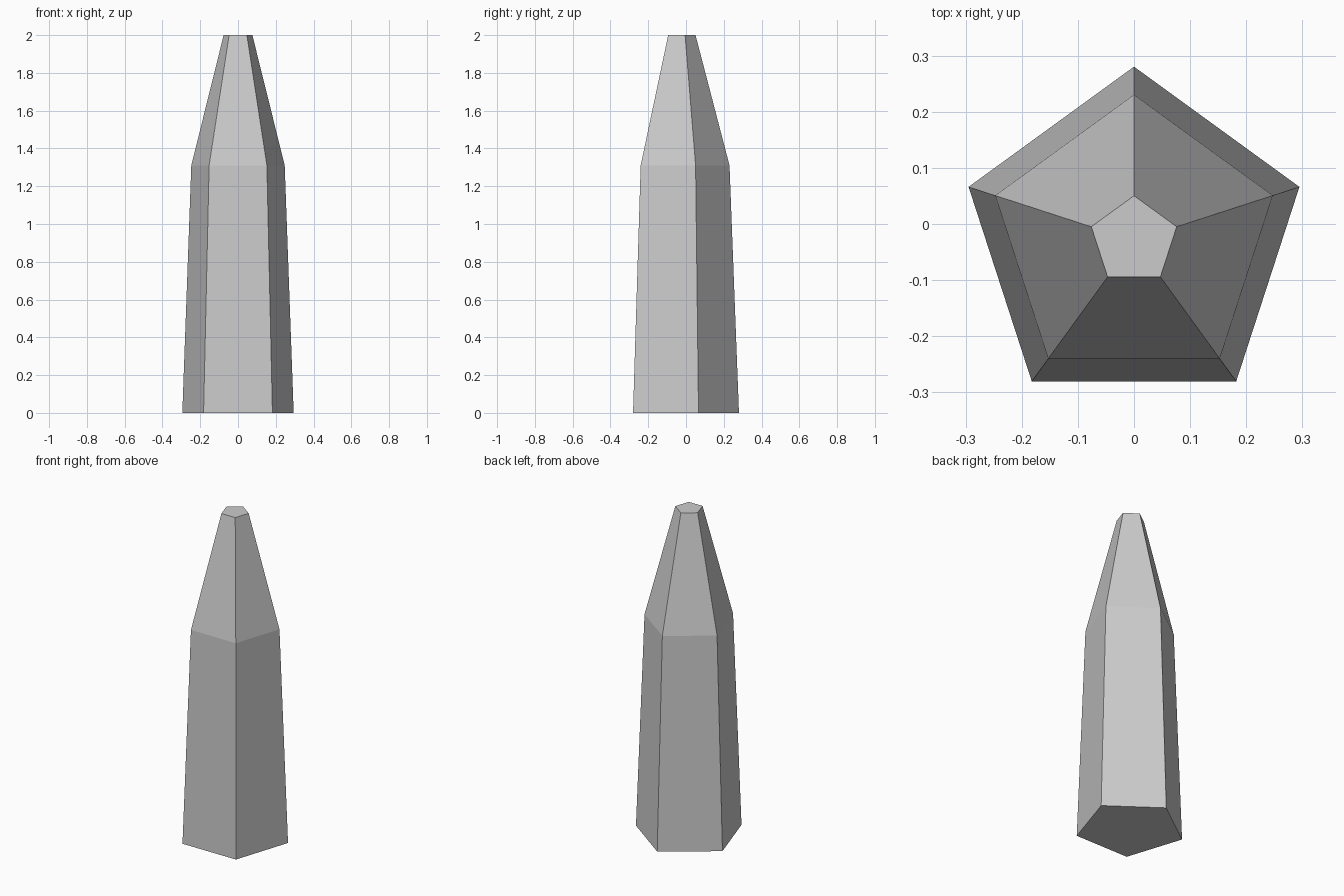
import bpy, bmesh
from math import sin, cos, pi

if "Cube" in bpy.data.objects:
    bpy.data.objects.remove(bpy.data.objects["Cube"])

# Ring sections of the five-sided crystal shard: (radius, height)
SECTIONS = [(0.31, 0.0), (0.26, 1.31), (0.08, 2.0)]
SIDES = 5
Y_OFFSET = -0.0296  # centres the pentagon's bounds on y = 0

bm = bmesh.new()
rings = []
for r, z in SECTIONS:
    angles = [pi / 2 + 2 * pi * i / SIDES for i in range(SIDES)]
    rings.append([bm.verts.new((r * cos(a), r * sin(a) + Y_OFFSET, z)) for a in angles])

# Side walls
for low, high in zip(rings, rings[1:]):
    for i in range(SIDES):
        j = (i + 1) % SIDES
        bm.faces.new((low[i], low[j], high[j], high[i]))

# Base and tip caps
bm.faces.new(rings[0][::-1])
bm.faces.new(rings[-1])

mesh = bpy.data.meshes.new("tapered_pillar")
bm.to_mesh(mesh)
bm.free()
bpy.context.collection.objects.link(bpy.data.objects.new("tapered_pillar", mesh))
